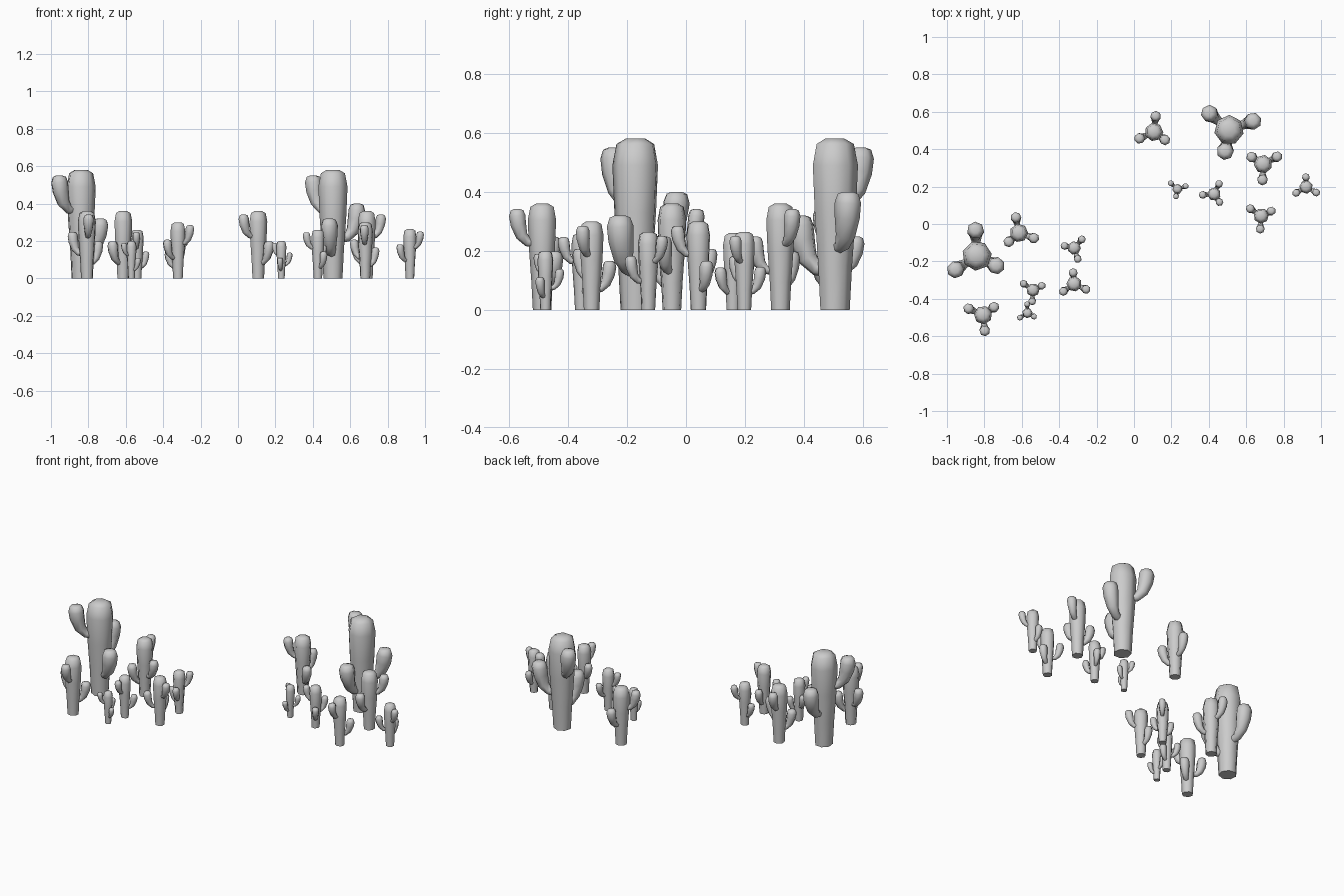
import bpy, bmesh, math
from mathutils import Vector, Matrix

if "Cube" in bpy.data.objects:
    bpy.data.objects.remove(bpy.data.objects["Cube"])

SIDES = 7
grey = bpy.data.materials.new("cactus_grey")
grey.diffuse_color = (0.6, 0.6, 0.6, 1)
grey.use_nodes = True
grey.node_tree.nodes["Principled BSDF"].inputs["Base Color"].default_value = grey.diffuse_color


def sweep(bm, path):
    """Closed tube in the xz plane; path points are (x, z, radius)."""
    rings = []
    for i, (x, z, r) in enumerate(path):
        a, b = path[max(i - 1, 0)], path[min(i + 1, len(path) - 1)]
        t = Vector((b[0] - a[0], 0, b[1] - a[1])).normalized()
        u, v = Vector((t.z, 0, -t.x)), Vector((0, 1, 0))
        c = Vector((x, 0, z))
        rings.append([bm.verts.new(c + r * (math.cos(k) * u + math.sin(k) * v))
                      for k in (2 * math.pi * n / SIDES for n in range(SIDES))])
    for lo, hi in zip(rings, rings[1:]):
        for n in range(SIDES):
            m = (n + 1) % SIDES
            bm.faces.new((lo[n], lo[m], hi[m], hi[n]))
    bm.faces.new(rings[0][::-1])
    bm.faces.new(rings[-1])
    return [v for ring in rings for v in ring]


# trunk, widening towards a chamfered top
bm = bmesh.new()
sweep(bm, [(0, 0, .052), (0, .15, .06), (0, .33, .073), (0, .49, .08),
           (0, .562, .066), (0, .58, .035)])

# three upturned arms: angle, height offset, reach offset
ARM = [(.03, .36, .022), (.08, .37, .025), (.112, .405, .034),
       (.13, .465, .044), (.137, .515, .046), (.138, .543, .036), (.138, .55, .018)]
for angle, dz, dr in ((0, 0, 0), (-120, -.15, 0), (120, -.23, -.02)):
    verts = sweep(bm, [(x + dr, z + dz, r) for x, z, r in ARM])
    bmesh.ops.rotate(bm, verts=verts, matrix=Matrix.Rotation(math.radians(angle), 3, 'Z'))
bmesh.ops.recalc_face_normals(bm, faces=bm.faces)
mesh = bpy.data.meshes.new("cactus")
bm.to_mesh(mesh)
bm.free()
mesh.materials.append(grey)

# two clumps of seven: x, y, height, direction of the tallest arm
CLUMPS = {
    "right": [(.508, .503, .58, 140), (.107, .492, .36, 204), (.69, .32, .36, 28),
              (.92, .198, .264, 331), (.68, .043, .30, 266), (.428, .16, .26, 184),
              (.232, .187, .20, 139)],
    "left": [(-.84, -.17, .58, 213), (-.807, -.487, .36, 276), (-.615, -.048, .36, 101),
             (-.32, -.128, .264, 48), (-.32, -.32, .30, 335), (-.54, -.353, .26, 266),
             (-.57, -.476, .20, 212)],
}
for side, clump in CLUMPS.items():
    for i, (x, y, h, rot) in enumerate(clump):
        ob = bpy.data.objects.new(f"cactus_{side}_{i + 1}", mesh)
        ob.location = (x, y, 0)
        ob.scale = (h / .58,) * 3
        ob.rotation_euler.z = math.radians(rot)
        bpy.context.collection.objects.link(ob)

# smooth sides, sharp tops
first = bpy.data.objects["cactus_right_1"]
bpy.context.view_layer.objects.active = first
first.select_set(True)
bpy.ops.object.shade_smooth_by_angle(angle=math.radians(60))
